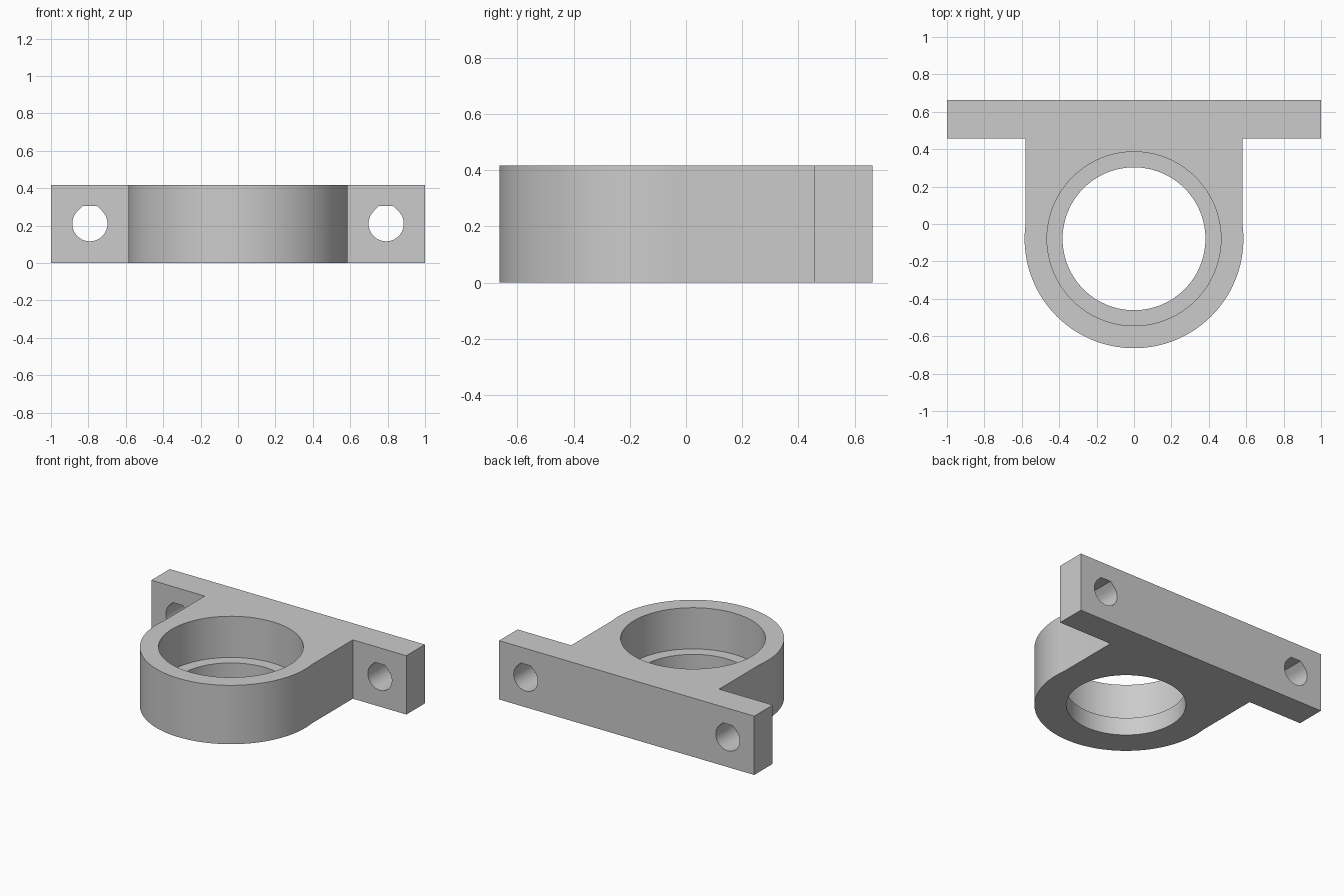
import bpy, bmesh, math

if "Cube" in bpy.data.objects:
    bpy.data.objects.remove(bpy.data.objects["Cube"])

HEIGHT = 0.417
CENTRE_Y = -0.079       # centre of the round housing
R_OUT, R_BORE, R_LIP = 0.585, 0.465, 0.382
NECK, BACK, FLANGE_Y = 0.58, 0.664, 0.457

grey = bpy.data.materials.new("light grey")
grey.diffuse_color = (0.6, 0.6, 0.6, 1)
grey.use_nodes = True
grey.node_tree.nodes["Principled BSDF"].inputs["Base Color"].default_value = grey.diffuse_color


def arc(radius, start, end, n, cx=0.0, cy=0.0):
    return [(cx + radius * math.cos(start + (end - start) * i / n),
             cy + radius * math.sin(start + (end - start) * i / n)) for i in range(n + 1)]


def prism(name, outline, to_3d, lo, hi):
    """Extrude a closed 2D outline between two levels."""
    bm = bmesh.new()
    low = [bm.verts.new(to_3d(u, v, lo)) for u, v in outline]
    high = [bm.verts.new(to_3d(u, v, hi)) for u, v in outline]
    n = len(outline)
    bm.faces.new(low)
    bm.faces.new(high)
    for i in range(n):
        j = (i + 1) % n
        bm.faces.new((low[i], low[j], high[j], high[i]))
    bmesh.ops.recalc_face_normals(bm, faces=bm.faces)
    mesh = bpy.data.meshes.new(name)
    bm.to_mesh(mesh)
    bm.free()
    mesh.materials.append(grey)
    obj = bpy.data.objects.new(name, mesh)
    bpy.context.collection.objects.link(obj)
    return obj


def upright(u, v, w):
    return (u, v, w)


def crosswise(u, v, w):
    return (u, w, v)


# Bracket body: round housing, neck and wide mounting flange in one outline
join = math.acos(NECK / R_OUT)
outline = arc(R_OUT, math.pi - join, 2 * math.pi + join, 96, 0, CENTRE_Y)
outline += [(NECK, FLANGE_Y), (1, FLANGE_Y), (1, BACK),
            (-1, BACK), (-1, FLANGE_Y), (-NECK, FLANGE_Y)]
body = prism("bearing_bracket", outline, upright, 0, HEIGHT)

# Bearing seat with a narrower through hole below it
cutters = [
    prism("bore_cutter", arc(R_BORE, 0, 2 * math.pi, 96, 0, CENTRE_Y)[:-1], upright, 0.125, 0.6),
    prism("lip_cutter", arc(R_LIP, 0, 2 * math.pi, 96, 0, CENTRE_Y)[:-1], upright, -0.1, 0.6),
]

# Screw holes: round below, 45 degree shoulders up to a flat top
r = 0.094
flat = r * (math.sqrt(2) - 1)
for side in (-1, 1):
    x, z = side * 0.792, 0.21
    hole = arc(r, math.radians(135), math.radians(405), 48, x, z)
    hole += [(x + flat, z + r), (x - flat, z + r)]
    cutters.append(prism("screw_hole_cutter", hole, crosswise, 0.3, 0.8))

# Cut the holes, then remove the cutters
bpy.context.view_layer.objects.active = body
body.select_set(True)
for cutter in cutters:
    cutter.hide_render = True
    mod = body.modifiers.new("cut", 'BOOLEAN')
    mod.operation = 'DIFFERENCE'
    mod.solver = 'EXACT'
    mod.object = cutter
    bpy.ops.object.modifier_apply(modifier=mod.name)
    bpy.data.objects.remove(cutter, do_unlink=True)

bpy.ops.object.shade_smooth_by_angle(angle=math.radians(30))
